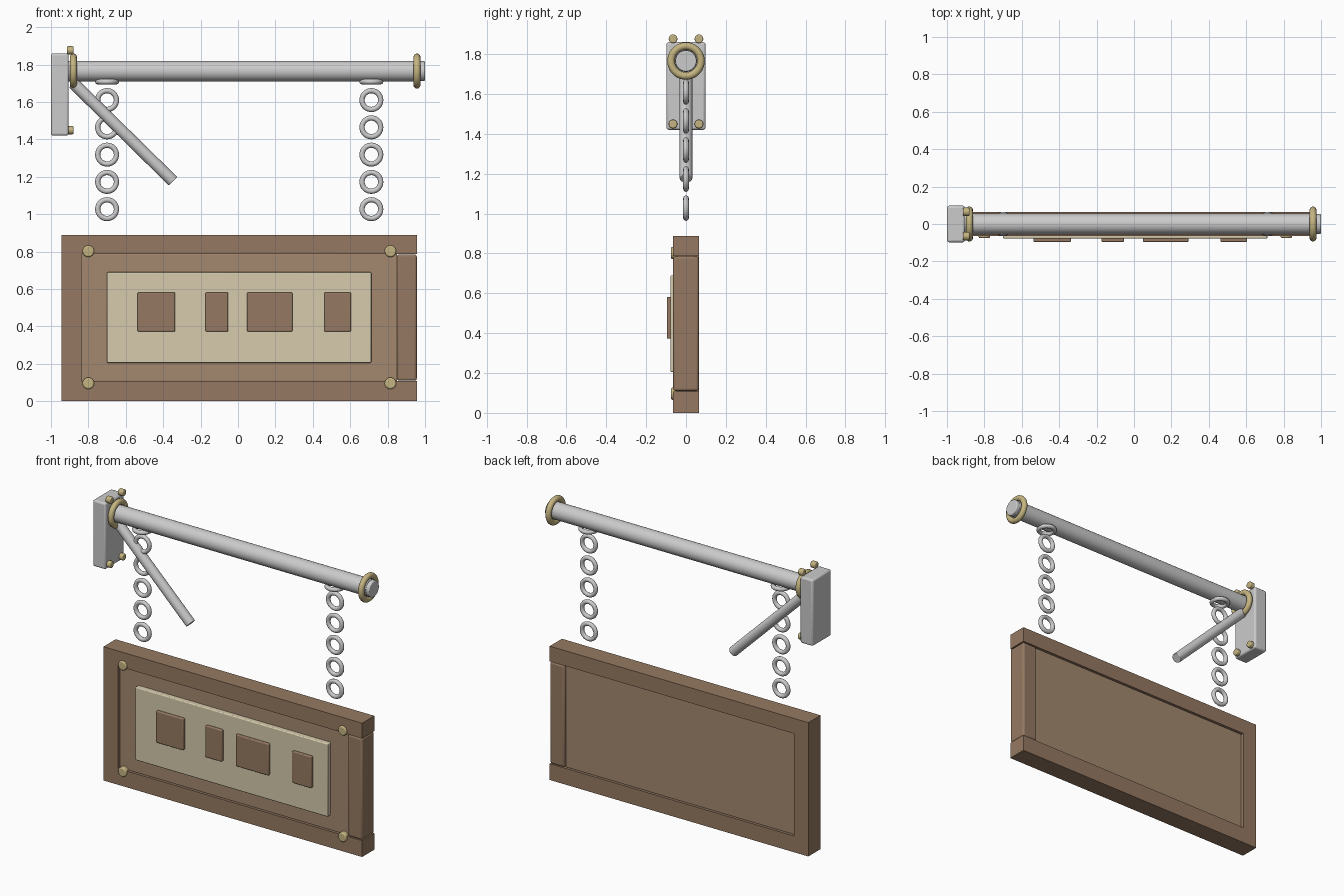
import bpy
from math import radians, pi
from mathutils import Vector

if "Cube" in bpy.data.objects:
    bpy.data.objects.remove(bpy.data.objects["Cube"])


def material(name, rgb):
    m = bpy.data.materials.new(name)
    m.diffuse_color = (*rgb, 1)
    m.use_nodes = True
    m.node_tree.nodes["Principled BSDF"].inputs["Base Color"].default_value = m.diffuse_color
    return m


WOOD = material("wood", (0.30, 0.19, 0.12))
PANEL = material("panel_wood", (0.37, 0.25, 0.16))
CREAM = material("cream_paint", (0.68, 0.60, 0.42))
BRASS = material("brass", (0.56, 0.46, 0.22))


def finish(name, mat, bevel=0, smooth=True):
    o = bpy.context.object
    o.name = name
    if mat:
        o.data.materials.append(mat)
    if smooth:
        bpy.ops.object.shade_smooth_by_angle(angle=radians(35))
    if bevel:
        b = o.modifiers.new("bevel", 'BEVEL')
        b.width = bevel
        b.segments = 3
        b.limit_method = 'ANGLE'
        b.angle_limit = radians(40)
    return o


def box(name, x, y, z, mat=None, bevel=0):
    mid = [(a + b) / 2 for a, b in (x, y, z)]
    bpy.ops.mesh.primitive_cube_add(size=1, location=mid)
    bpy.context.object.scale = [b - a for a, b in (x, y, z)]
    bpy.ops.object.transform_apply(location=False, rotation=False, scale=True)
    return finish(name, mat, bevel, smooth=bool(bevel))


def rod(name, a, b, r, mat=None, bevel=0, sides=32):
    a, b = Vector(a), Vector(b)
    d = b - a
    bpy.ops.mesh.primitive_cylinder_add(vertices=sides, radius=r, depth=d.length,
                                        location=(a + b) / 2,
                                        rotation=d.to_track_quat('Z', 'Y').to_euler())
    return finish(name, mat, bevel)


def ring(name, loc, rot, major, minor, mat=None):
    bpy.ops.mesh.primitive_torus_add(location=loc, rotation=rot, major_radius=major,
                                     minor_radius=minor, major_segments=36, minor_segments=12)
    return finish(name, mat)


# Wall plate with four bolts
box("wall_plate", (-1.0, -0.905), (-0.098, 0.098), (1.42, 1.86), bevel=0.012)
for y in (-0.065, 0.065):
    for z in (1.449, 1.876):
        rod("plate_bolt", (-0.915, y, z), (-0.879, y, z), 0.022, BRASS, 0.006, 20)

# Horizontal pole, end cap, brass collars and diagonal brace
PZ = 1.765
rod("pole", (-0.93, 0, PZ), (0.975, 0, PZ), 0.055)
rod("pole_cap", (0.95, 0, PZ), (1.0, 0, PZ), 0.053, None, 0.006)
for x in (-0.88, 0.957):
    ring("collar", (x, 0, PZ), (0, pi / 2, 0), 0.075, 0.019, BRASS)
rod("brace", (-0.88, 0, 1.70), (-0.347, 0, 1.176), 0.032, None, 0.004, 24)

# Chains: flat ring under the pole plus five hanging links
for x in (-0.70, 0.713):
    ring("chain_mount", (x, 0, 1.708), (0, 0, 0), 0.05, 0.014)
    for i in range(5):
        ring("chain_link", (x, 0, 1.61 - i * 0.1458), (pi / 2, 0, 0), 0.05, 0.014)

# Board frame
D = (-0.064, 0.064)
box("top_rail", (-0.943, 0.956), D, (0.787, 0.888), WOOD)
box("bottom_rail", (-0.943, 0.956), D, (0, 0.108), WOOD)
box("left_post", (-0.943, -0.838), D, (0.108, 0.787), WOOD)
box("right_post", (0.85, 0.956), D, (0.11, 0.785), WOOD, 0.012)

# Sunken panel, painted plaque and raised blocks
box("back_panel", (-0.838, 0.851), (-0.046, 0.046), (0.106, 0.789), PANEL, 0.004)
box("plaque", (-0.70, 0.713), (-0.078, -0.04), (0.205, 0.69), CREAM, 0.006)
for x in ((-0.537, -0.336), (-0.174, -0.053), (0.048, 0.291), (0.462, 0.604)):
    box("raised_block", x, (-0.096, -0.07), (0.372, 0.582), WOOD, 0.006)

# Corner studs
for x in (-0.80, 0.815):
    for z in (0.096, 0.802):
        rod("corner_stud", (x, -0.03, z), (x, -0.075, z), 0.031, BRASS, 0.008, 24)
